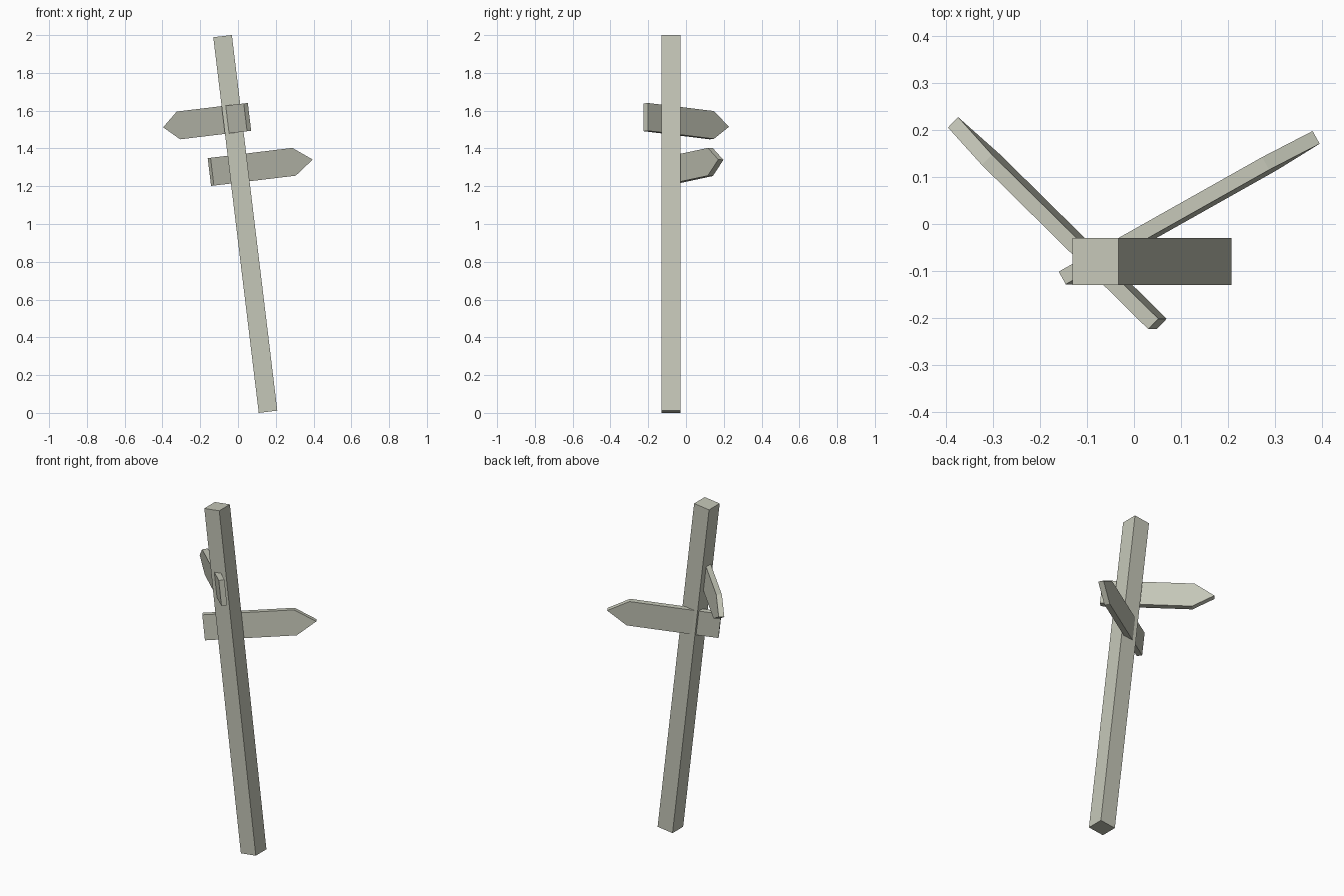
import bpy
from math import radians, cos, sin
from mathutils import Vector, Matrix

cube = bpy.data.objects.get("Cube")
if cube:
    bpy.data.objects.remove(cube)

LEAN = radians(-6.9)          # whole signpost leans towards -x
lean = Matrix.Rotation(LEAN, 4, 'Y')

wood = bpy.data.materials.new("weathered_grey_wood")
colour = (0.56, 0.57, 0.48, 1)
wood.diffuse_color = colour
wood.use_nodes = True
wood.node_tree.nodes["Principled BSDF"].inputs["Base Color"].default_value = colour


def prism(name, outline, thickness, matrix):
    """Extrude an x-z outline evenly along y, then place it."""
    n = len(outline)
    verts = [(x, s * thickness / 2, z) for s in (-1, 1) for x, z in outline]
    faces = [tuple(range(n)), tuple(reversed(range(n, 2 * n)))]
    faces += [(i, i + n, (i + 1) % n + n, (i + 1) % n) for i in range(n)]
    mesh = bpy.data.meshes.new(name)
    mesh.from_pydata(verts, [], faces)
    mesh.materials.append(wood)
    obj = bpy.data.objects.new(name, mesh)
    bpy.context.collection.objects.link(obj)
    obj.matrix_world = matrix
    return obj


def arrow_board(name, tail, heading):
    """Pointed board starting at the middle of its tail end."""
    length, shoulder, half = 0.614, 0.5, 0.074
    outline = [(0, -half), (shoulder, -half), (length, 0), (shoulder, half), (0, half)]
    turn = Matrix.Rotation(radians(heading), 4, 'Z')
    prism(name, outline, 0.031, Matrix.Translation(tail) @ lean @ turn)


# Square leaning post
w, h = 0.0495, 2.003
prism("post", [(-w, 0), (w, 0), (w, h), (-w, h)], 0.1,
      Matrix.Translation((0.159, -0.08, 0.006)) @ lean)

# Two direction boards passing through the post
arrow_board("upper_board", (0.050, -0.213, 1.566), 135.6)
arrow_board("lower_board", (-0.144, -0.115, 1.276), 29.2)
